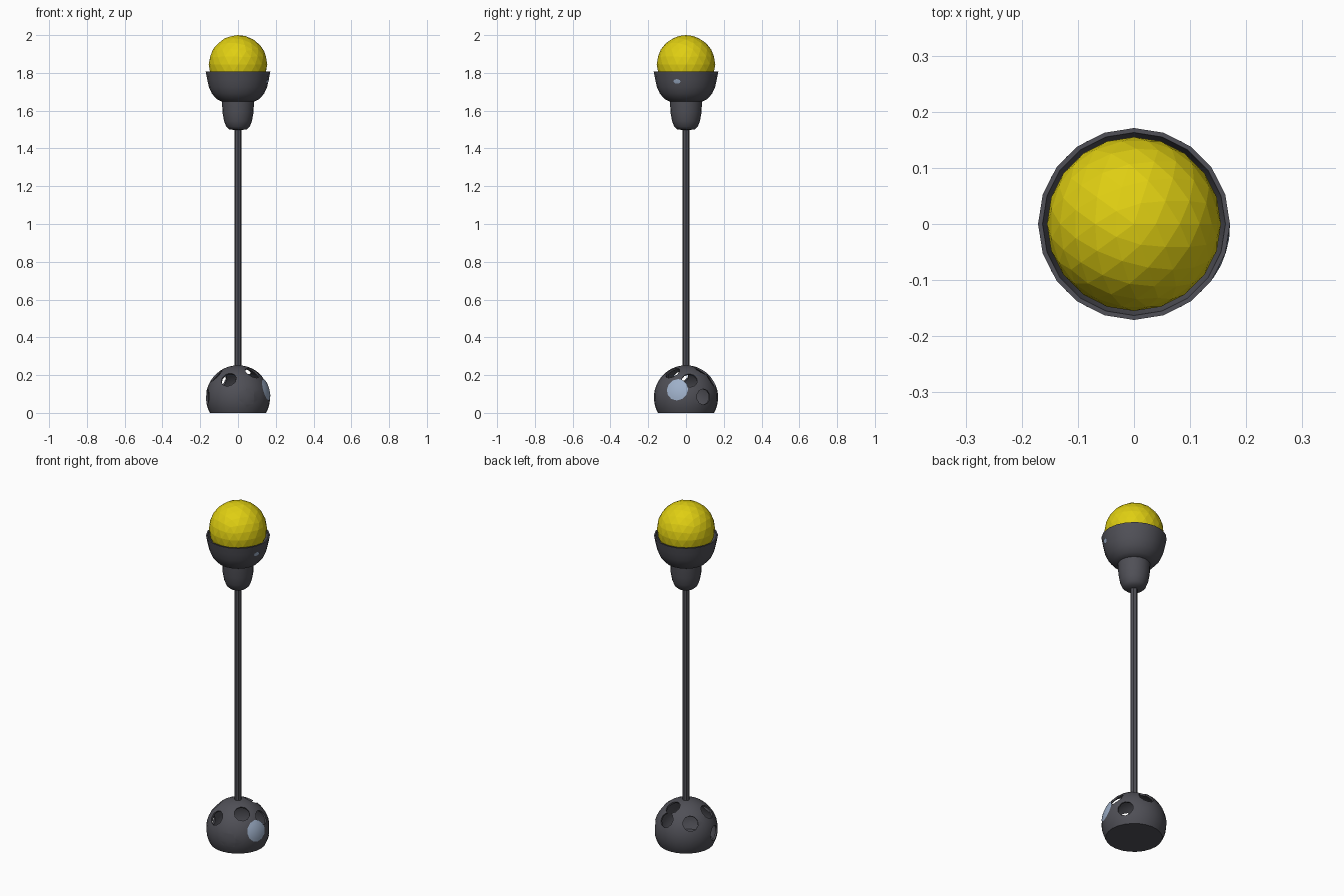
import bpy, bmesh, math
from mathutils import Vector

if "Cube" in bpy.data.objects:
    bpy.data.objects.remove(bpy.data.objects["Cube"])


def material(name, rgb):
    m = bpy.data.materials.new(name)
    m.diffuse_color = (*rgb, 1)
    m.use_nodes = True
    m.node_tree.nodes["Principled BSDF"].inputs["Base Color"].default_value = m.diffuse_color
    return m


GREY = material("dark grey", (0.08, 0.08, 0.095))
YELLOW = material("yellow", (0.74, 0.62, 0.006))
BLUE = material("pale blue", (0.34, 0.43, 0.58))


def finish(name, bm, mat, angle=40):
    """Turn a bmesh into an object; angle None keeps faces flat."""
    bmesh.ops.recalc_face_normals(bm, faces=bm.faces)
    me = bpy.data.meshes.new(name)
    bm.to_mesh(me)
    bm.free()
    me.materials.append(mat)
    ob = bpy.data.objects.new(name, me)
    bpy.context.collection.objects.link(ob)
    if angle is not None:
        smooth(me, angle)
    return ob


def smooth(me, angle):
    for p in me.polygons:
        p.use_smooth = True
    me.set_sharp_from_angle(angle=math.radians(angle))


def lathe(name, profile, mat, sides=20, angle=40):
    """Spin (radius, z) points around the z axis."""
    bm = bmesh.new()
    vs = [bm.verts.new((r, 0, z)) for r, z in profile]
    es = [bm.edges.new(p) for p in zip(vs, vs[1:])]
    bmesh.ops.spin(bm, geom=vs + es, cent=(0, 0, 0), axis=(0, 0, 1),
                   angle=math.tau, steps=sides, use_duplicate=False)
    bmesh.ops.remove_doubles(bm, verts=bm.verts, dist=1e-5)
    return finish(name, bm, mat, angle)


def dome(radius, centre, floor, n=14):
    """Profile of a sphere cut flat at the floor height."""
    end = math.acos((floor - centre) / radius)
    pts = [(radius * math.sin(end * i / n), centre + radius * math.cos(end * i / n))
           for i in range(n + 1)]
    return pts + [(0, floor)]


def patch(name, centre, direction, radius, half_angle, squash=1.0):
    """Thin curved spot lying on a sphere."""
    bm = bmesh.new()
    d = Vector(direction).normalized()
    u = Vector((0, 0, 1)).cross(d).normalized()
    w = d.cross(u)
    rings, n = 4, 12
    tip = bm.verts.new(Vector(centre) + d * radius)
    prev = None
    for k in range(1, rings + 1):
        a = half_angle * k / rings
        ring = []
        for i in range(n):
            t = math.tau * i / n
            v = d + math.tan(a) * (u * math.cos(t) + w * math.sin(t) * squash)
            ring.append(bm.verts.new(Vector(centre) + v.normalized() * radius))
        for i in range(n):
            j = (i + 1) % n
            bm.faces.new((tip, ring[i], ring[j]) if prev is None
                         else (prev[i], ring[i], ring[j], prev[j]))
        prev = ring
    ob = finish(name, bm, BLUE)
    if sum(p.normal.dot(d) for p in ob.data.polygons) < 0:
        ob.data.flip_normals()
    return ob


# Hollow base dome
C = Vector((0, 0, 0.082))
base = lathe("base_dome", dome(0.17, C.z, 0), GREY, 24)
cutters = [lathe("base_hollow", dome(0.16, C.z, 0.01), GREY, 24)]

# Round holes drilled through the dome wall
holes = [(-0.05, -0.128, 0.095), (0.075, -0.07, 0.13), (0.05, -0.162, 0.0),
         (-0.165, -0.03, 0.003), (0.14, 0.095, 0.003), (0.144, 0.02, 0.095),
         (-0.10, 0.10, 0.09), (0.03, 0.135, 0.09), (-0.12, -0.03, 0.12),
         (0.03, 0.08, 0.145)]
for h in holes:
    d = Vector(h).normalized()
    bm = bmesh.new()
    bmesh.ops.create_cone(bm, cap_ends=True, segments=10, radius1=0.042,
                          radius2=0.042, depth=0.09)
    rot = d.to_track_quat('Z', 'Y').to_matrix()
    for v in bm.verts:
        v.co = rot @ v.co + C + d * 0.165
    cutters.append(finish("hole_cutter", bm, GREY, None))

for c in cutters:
    c.hide_render = True
    mod = base.modifiers.new("cut", 'BOOLEAN')
    mod.operation, mod.solver, mod.object = 'DIFFERENCE', 'EXACT', c
bpy.context.view_layer.update()
cut = bpy.data.meshes.new_from_object(
    base.evaluated_get(bpy.context.evaluated_depsgraph_get()))
base.modifiers.clear()
base.data = cut
smooth(cut, 40)
for c in cutters:
    bpy.data.objects.remove(c)

# Blue spots on the base and cup
patch("base_blue_spot", C, (0.158, -0.048, 0.043), 0.1715, math.radians(20))
patch("cup_blue_spot", (0, 0, 1.81), (0.157, -0.048, -0.055), 0.1735,
      math.radians(6.5), 0.65)

# Pole
lathe("pole", [(0, 0.24), (0.019, 0.24), (0.019, 1.51), (0, 1.51)], GREY, 8)

# Socket under the cup
lathe("socket", [(0, 1.497), (0.045, 1.5), (0.062, 1.515), (0.074, 1.545),
                 (0.082, 1.59), (0.085, 1.655), (0, 1.655)], GREY)

# Open cup with a thin rim
lathe("cup", [(0, 1.645), (0.085, 1.648), (0.112, 1.66), (0.138, 1.69),
              (0.154, 1.725), (0.163, 1.765), (0.171, 1.807), (0.163, 1.807),
              (0.154, 1.765), (0.13, 1.70), (0.09, 1.67), (0, 1.665)], GREY)

# Faceted bulb
bm = bmesh.new()
bmesh.ops.create_icosphere(bm, subdivisions=3, radius=0.155)
bmesh.ops.translate(bm, verts=bm.verts, vec=(0, 0, 1.845))
finish("bulb", bm, YELLOW, None)
